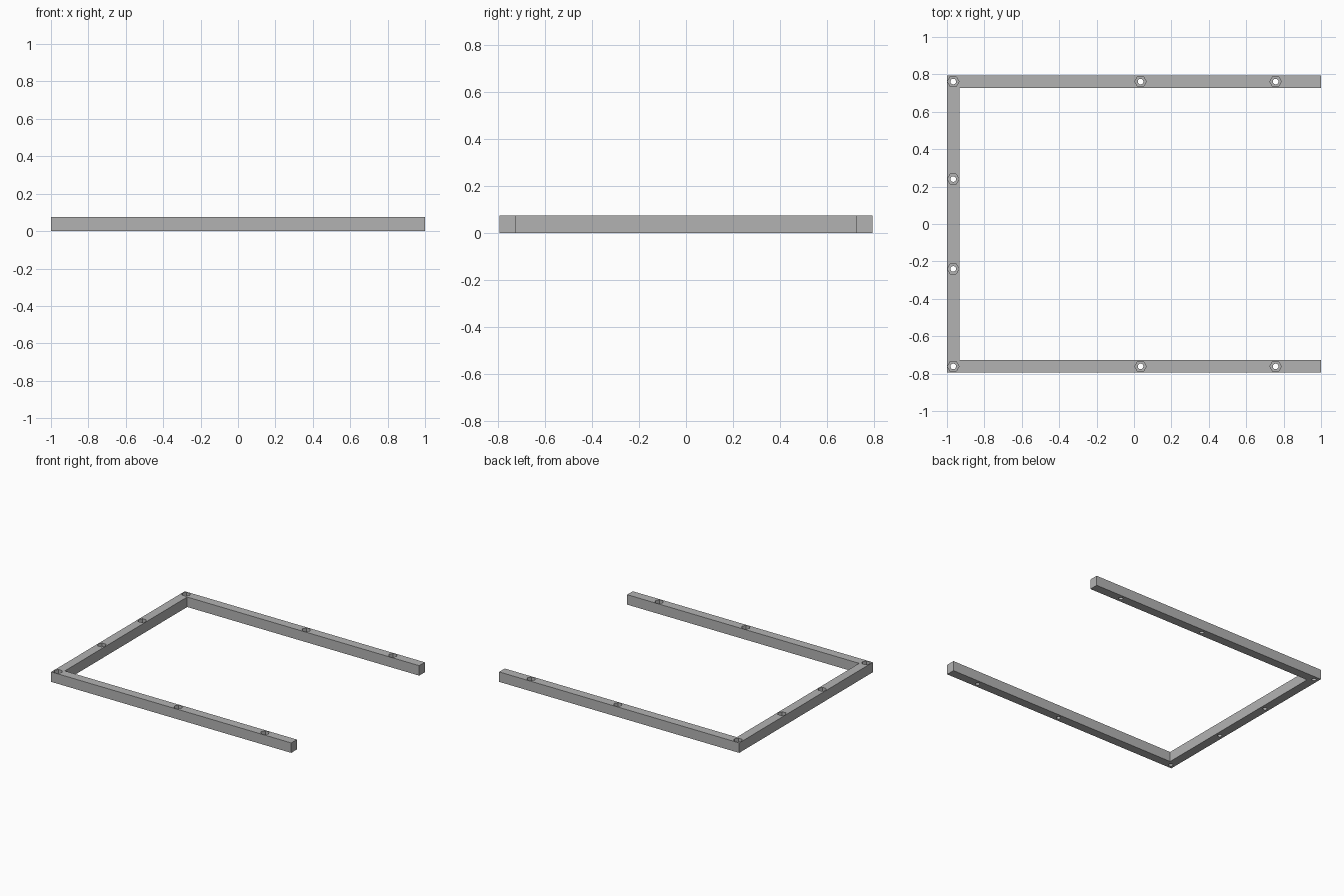
import bpy, bmesh
from mathutils import Matrix

cube = bpy.data.objects.get("Cube")
if cube:
    bpy.data.objects.remove(cube, do_unlink=True)

HALF_X, HALF_Y, HEIGHT, WIDTH = 1.0, 0.795, 0.075, 0.067
POCKET_DEPTH = 0.04

grey = bpy.data.materials.new("plain grey")
grey.use_nodes = True
colour = (0.45, 0.45, 0.45, 1)
grey.diffuse_color = colour
grey.node_tree.nodes["Principled BSDF"].inputs["Base Color"].default_value = colour


def finish(name, bm):
    bmesh.ops.recalc_face_normals(bm, faces=bm.faces)
    mesh = bpy.data.meshes.new(name)
    bm.to_mesh(mesh)
    bm.free()
    mesh.materials.append(grey)
    obj = bpy.data.objects.new(name, mesh)
    bpy.context.collection.objects.link(obj)
    return obj


def hole_cutter(name, spots, sides, radius, bottom, top):
    bm = bmesh.new()
    for x, y in spots:
        bmesh.ops.create_cone(
            bm, cap_ends=True, segments=sides, radius1=radius, radius2=radius,
            depth=top - bottom,
            matrix=Matrix.Translation((x, y, (top + bottom) / 2)) @ Matrix.Rotation(1.5707963, 4, "Z"))
    return finish(name, bm)


# U-shaped frame: a bar on the right with an arm at the front and the back
inner_x, inner_y = -HALF_X + WIDTH, HALF_Y - WIDTH
half = [(inner_x, inner_y), (HALF_X, inner_y), (HALF_X, HALF_Y), (-HALF_X, HALF_Y)]
outline = half + [(x, -y) for x, y in reversed(half)]
bm = bmesh.new()
base = bm.faces.new([bm.verts.new((x, y, 0)) for x, y in outline])
up = bmesh.ops.extrude_face_region(bm, geom=[base])
bmesh.ops.translate(bm, vec=(0, 0, HEIGHT),
                    verts=[v for v in up["geom"] if isinstance(v, bmesh.types.BMVert)])
frame = finish("frame", bm)

# Screw holes with hexagonal pockets, mirrored front to back
mid_x, mid_y = -HALF_X + WIDTH / 2, HALF_Y - WIDTH / 2
spots = [(x, s * y) for s in (-1, 1)
         for x, y in ((mid_x, mid_y), (0.035, mid_y), (0.757, mid_y), (mid_x, 0.24))]
cutters = [
    hole_cutter("pocket_cutter", spots, 6, 0.031, HEIGHT - POCKET_DEPTH, HEIGHT + 0.05),
    hole_cutter("bore_cutter", spots, 24, 0.015, -0.05, HEIGHT + 0.06),
]
for cutter in cutters:
    mod = frame.modifiers.new(cutter.name, "BOOLEAN")
    mod.object = cutter
    mod.operation = "DIFFERENCE"
    mod.solver = "EXACT"

# Apply the cuts and remove the cutters
bpy.context.view_layer.objects.active = frame
frame.select_set(True)
for cutter in cutters:
    bpy.ops.object.modifier_apply(modifier=cutter.name)
    bpy.data.objects.remove(cutter, do_unlink=True)
bpy.ops.object.shade_smooth_by_angle()
